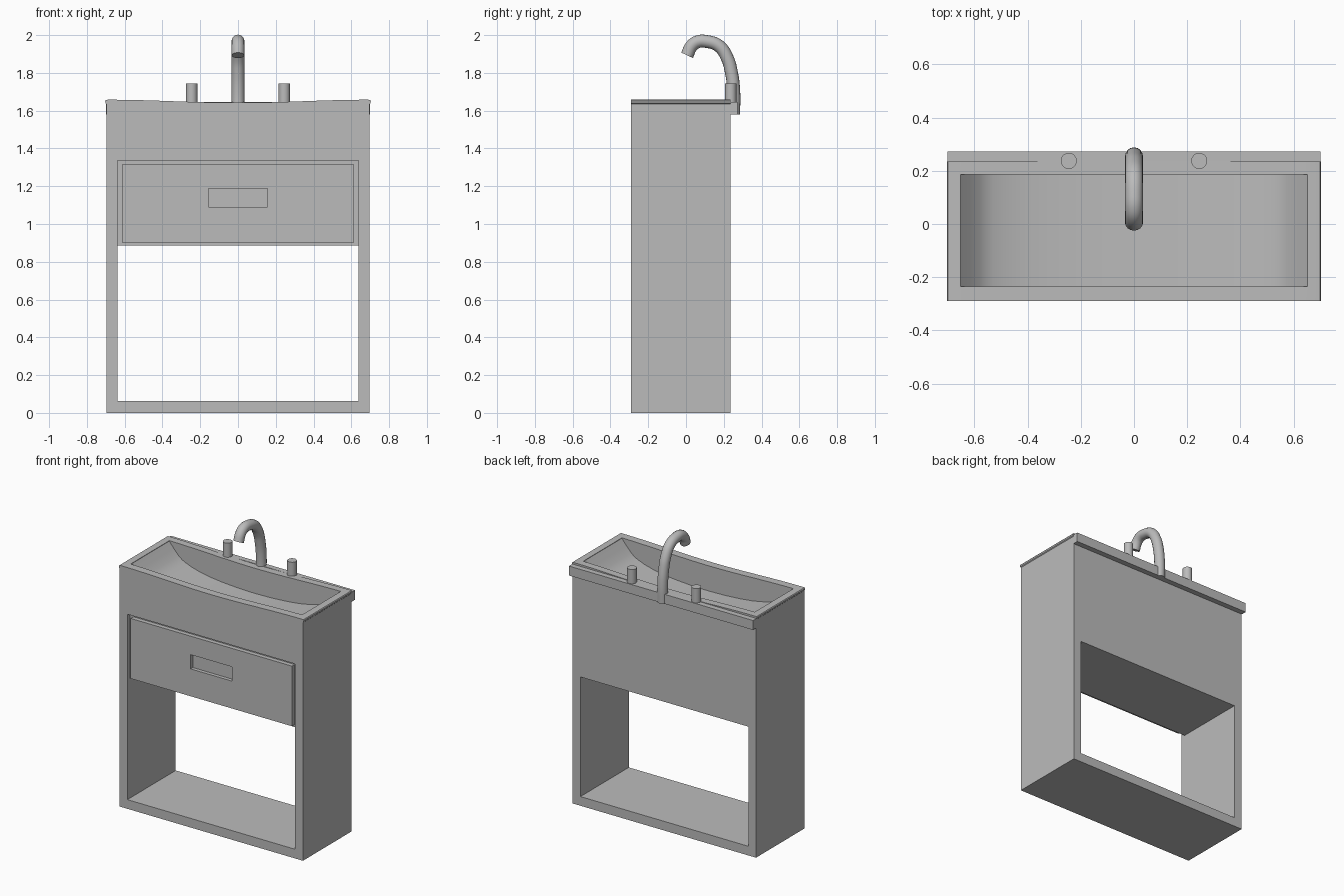
import bpy
import bmesh
import math
from mathutils import Vector

cube = bpy.data.objects.get("Cube")
if cube:
    bpy.data.objects.remove(cube, do_unlink=True)

grey = bpy.data.materials.new("plain grey")
grey.use_nodes = True
grey.diffuse_color = (0.5, 0.5, 0.5, 1)
grey.node_tree.nodes["Principled BSDF"].inputs["Base Color"].default_value = (0.5, 0.5, 0.5, 1)

FRONT, BACK = -0.29, 0.235


def add_object(name, bm):
    bmesh.ops.recalc_face_normals(bm, faces=bm.faces)
    mesh = bpy.data.meshes.new(name)
    bm.to_mesh(mesh)
    bm.free()
    obj = bpy.data.objects.new(name, mesh)
    bpy.context.collection.objects.link(obj)
    mesh.materials.append(grey)
    return obj


def extrude_profile(name, points, y0, y1):
    """Extrude an (x, z) outline along y."""
    bm = bmesh.new()
    face = bm.faces.new([bm.verts.new((x, y0, z)) for x, z in points])
    new = bmesh.ops.extrude_face_region(bm, geom=[face])["geom"]
    verts = [v for v in new if isinstance(v, bmesh.types.BMVert)]
    bmesh.ops.translate(bm, verts=verts, vec=(0, y1 - y0, 0))
    return add_object(name, bm)


def box(name, x0, x1, y0, y1, z0, z1):
    return extrude_profile(name, [(x0, z0), (x1, z0), (x1, z1), (x0, z1)], y0, y1)


def select_only(obj):
    bpy.ops.object.select_all(action="DESELECT")
    obj.select_set(True)
    bpy.context.view_layer.objects.active = obj


def cut(obj, cutter):
    mod = obj.modifiers.new("cut", "BOOLEAN")
    mod.operation = "DIFFERENCE"
    mod.solver = "EXACT"
    mod.object = cutter
    select_only(obj)
    bpy.ops.object.modifier_apply(modifier=mod.name)
    bpy.data.objects.remove(cutter, do_unlink=True)


def smooth(obj, degrees=35):
    select_only(obj)
    bpy.ops.object.shade_smooth_by_angle(angle=math.radians(degrees))


def mirrored(half):
    """Complete a right-to-centre profile with its reflection."""
    return half + [(-x, z) for x, z in reversed(half) if x > 0]


# Cabinet with a gently dipping rim that bulges slightly at each end
steps = 14
rim = [(0.69 * (1 - i / steps), 1.642 + 0.016 * math.sin(math.pi / 2 * (1 - i / steps)) ** 2)
       for i in range(steps + 1)]
side = [(0.697, 0), (0.697, 1.636), (0.702, 1.641), (0.703, 1.651), (0.699, 1.657)]
cabinet = extrude_profile("cabinet", mirrored(side + rim), FRONT, BACK)

# Open shelf space and the shallow drawer recess
cut(cabinet, box("shelf_cutter", -0.638, 0.638, -0.5, 0.5, 0.063, 0.885))
cut(cabinet, box("recess_cutter", -0.638, 0.638, -0.5, FRONT + 0.03, 0.8, 1.337))

# Basin hollow with sloping ends and a shallow curved floor
basin = [(0.652, 1.8), (0.652, 1.655), (0.615, 1.61), (0.58, 1.572), (0.555, 1.553),
         (0.53, 1.54), (0.48, 1.521), (0.42, 1.505), (0.34, 1.49), (0.25, 1.48),
         (0.13, 1.472), (0, 1.469)]
cut(cabinet, extrude_profile("basin_cutter", mirrored(basin), -0.235, 0.185))
smooth(cabinet)

# Drawer front with a pocket grip
drawer = box("drawer_front", -0.613, 0.613, FRONT, FRONT + 0.03, 0.902, 1.315)
cut(drawer, box("grip_cutter", -0.157, 0.157, -0.5, FRONT + 0.025, 1.09, 1.188))

# Back ledge
box("back_ledge", -0.7, 0.7, BACK, 0.272, 1.58, 1.645)

# Tap handles
for name, x in (("right_tap", -0.245), ("left_tap", 0.245)):
    bm = bmesh.new()
    bmesh.ops.create_cone(bm, cap_ends=True, segments=32, radius1=0.03, radius2=0.03, depth=0.12)
    bmesh.ops.translate(bm, verts=bm.verts, vec=(x, 0.237, 1.683))
    smooth(add_object(name, bm))

# Spout: a round tube swept along a swan-neck path
path = [(0.252, 1.58), (0.253, 1.7), (0.241, 1.8), (0.218, 1.88), (0.175, 1.942),
        (0.11, 1.966), (0.06, 1.964), (0.028, 1.94), (0.006, 1.893)]
curve = bpy.data.curves.new("spout", "CURVE")
curve.dimensions = "3D"
curve.bevel_depth = 0.034
curve.bevel_resolution = 6
curve.use_fill_caps = True
curve.resolution_u = 5
spline = curve.splines.new("BEZIER")
spline.bezier_points.add(len(path) - 1)
for point, (y, z) in zip(spline.bezier_points, path):
    point.co = Vector((0, y, z))
    point.handle_left_type = point.handle_right_type = "AUTO"
spout = bpy.data.objects.new("spout", curve)
bpy.context.collection.objects.link(spout)
curve.materials.append(grey)
select_only(spout)
bpy.ops.object.convert(target="MESH")
smooth(bpy.context.view_layer.objects.active, 50)
